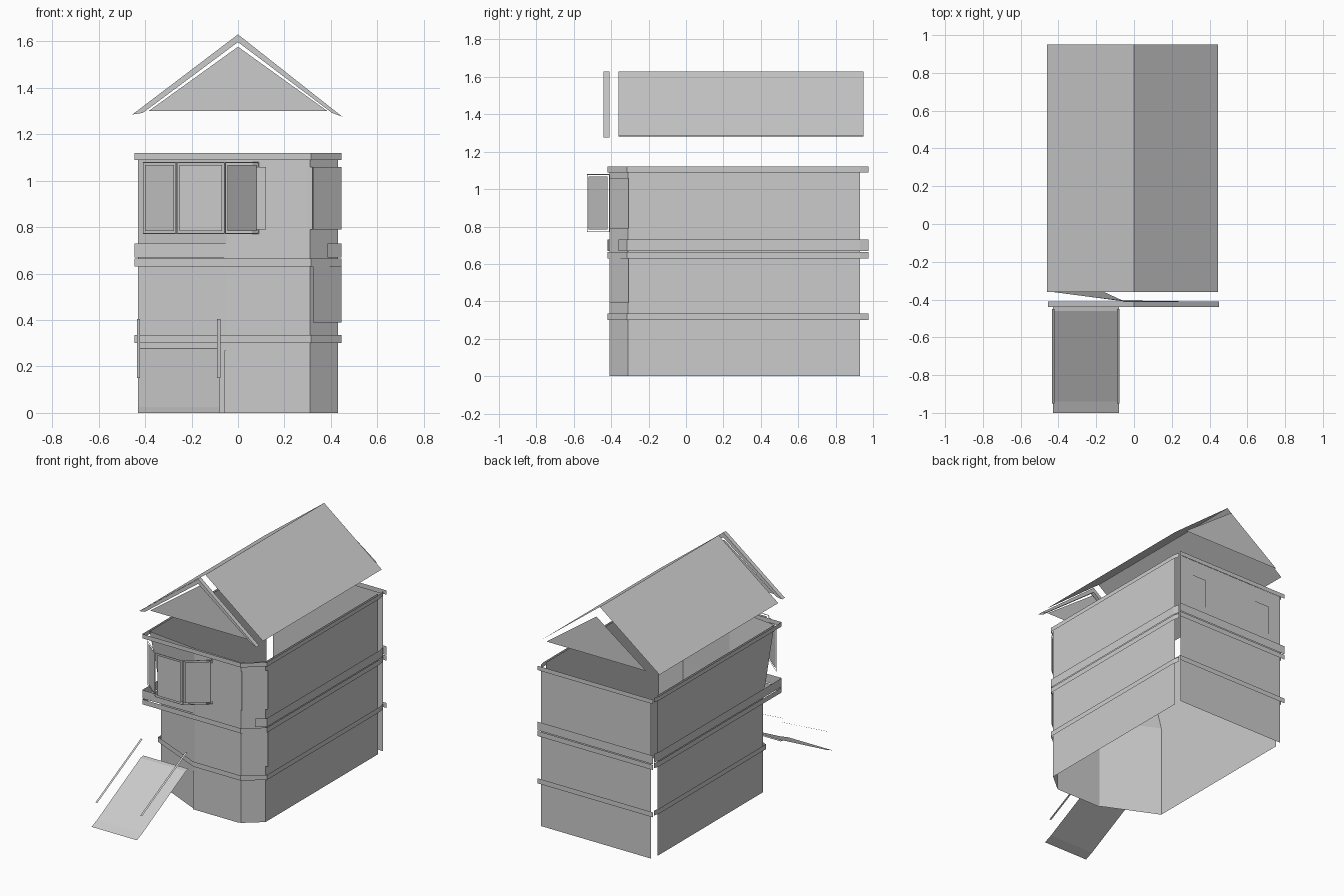
import bpy, bmesh
from mathutils import Vector

if "Cube" in bpy.data.objects:
    bpy.data.objects.remove(bpy.data.objects["Cube"])


def add(name, bm):
    me = bpy.data.meshes.new(name)
    bm.to_mesh(me)
    bm.free()
    ob = bpy.data.objects.new(name, me)
    bpy.context.collection.objects.link(ob)
    return ob


def loft(name, loops, closed=False):
    """Skin quads between successive rows of 3D points."""
    bm = bmesh.new()
    rows = [[bm.verts.new(p) for p in lp] for lp in loops]
    n = len(rows[0])
    for a, b in zip(rows, rows[1:]):
        for i in range(n if closed else n - 1):
            j = (i + 1) % n
            bm.faces.new((a[i], a[j], b[j], b[i]))
    return add(name, bm)


def ribbon(name, path, z0, z1):
    """Vertical strip standing on an xy path."""
    return loft(name, [[(x, y, z) for x, y in path] for z in (z0, z1)])


def poly(name, pts):
    bm = bmesh.new()
    bm.faces.new([bm.verts.new(p) for p in pts])
    return add(name, bm)


def window(name, a, b, z0, z1, gap=True):
    """Thin frame and a pane, with an open or filled strip between them."""
    bm = bmesh.new()
    f = bm.faces.new([bm.verts.new(p) for p in
                      ((*a, z0), (*b, z0), (*b, z1), (*a, z1))])
    bm.normal_update()
    bmesh.ops.inset_individual(bm, faces=[f], thickness=0.006)
    ring = bmesh.ops.inset_individual(bm, faces=[f], thickness=0.013)["faces"]
    if gap:
        bmesh.ops.delete(bm, geom=ring, context='FACES_ONLY')
    return add(name, bm)


# Walls: open shell, recessed left front corner that leans out on the top floor
low = [(0.43, 0.93), (0.43, -0.31), (0.31, -0.41), (-0.05, -0.41),
       (-0.43, -0.235), (-0.43, 0.93)]
top = low[:3] + [(-0.05, -0.405), (-0.43, -0.36), (-0.43, 0.93)]
loft("walls", [[(x, y, z) for x, y in p]
               for p, z in ((low, 0), (low, 0.65), (top, 1.12))])
ribbon("back_wall", [(0.43, 0.985), (-0.42, 0.985)], 0, 1.10)

# Trim bands around the floors
right = [(0.435, 0.975), (0.445, 0.93), (0.445, -0.315), (0.315, -0.42)]
square = [(-0.445, -0.42), (-0.445, 0.93), (-0.435, 0.975)]
slant = [(-0.05, -0.42), (-0.445, -0.245), (-0.445, 0.93), (-0.435, 0.975)]
for name, path, z0, z1 in (
        ("lower_trim", right + slant, 0.30, 0.335),
        ("middle_trim", right + square, 0.63, 0.665),
        ("top_trim", right + square, 1.09, 1.12),
        ("upper_band_right", right[:3] + [(0.385, -0.36)], 0.67, 0.73),
        ("upper_band_left", [(-0.05, -0.415)] + square, 0.67, 0.73)):
    ribbon(name, path, z0, z1)
for i, (z0, z1) in enumerate(((0.30, 0.335), (0.63, 0.665), (0.67, 0.73), (1.09, 1.12))):
    ribbon(f"back_trim_{i}", [(0.445, 1.0), (-0.445, 1.0)], z0, z1)

# Bay window on the top floor
bay = [(-0.41, -0.41), (-0.265, -0.53), (-0.055, -0.53), (0.09, -0.41)]
for i, (a, b) in enumerate(zip(bay, bay[1:])):
    window(f"bay_window_{i}", a, b, 0.77, 1.08)

# Corner windows, narrow front strips and back windows
for name, z0, z1 in (("corner_window_low", 0.39, 0.63), ("corner_window_high", 0.79, 1.06)):
    window(name, (0.322, -0.41), (0.445, -0.307), z0, z1, False)
ribbon("window_side_left", [(0.08, -0.415), (0.12, -0.415)], 0.79, 1.06)
ribbon("window_side_right", [(0.29, -0.415), (0.32, -0.415)], 0.79, 1.06)
for name, x0, x1 in (("back_window_a", 0.33, 0.22), ("back_window_b", -0.20, -0.32)):
    ribbon(name, [(x0, 0.992), (x1, 0.992)], 0.78, 0.985)

# Ground floor door
window("door", (-0.058, -0.416), (0.30, -0.416), 0.0, 0.268, False)

# Entrance ramp with two handrails
ramp = [(-1.0, 0.0), (-0.94, 0.025), (-0.46, 0.275), (-0.43, 0.28)]
loft("ramp", [[(-0.43, y, z), (-0.08, y, z)] for y, z in ramp])
for name, x in (("handrail_left", -0.435), ("handrail_right", -0.09)):
    loft(name, [[(x, y, z), (x + 0.014, y, z)] for y, z in ((-0.95, 0.15), (-0.45, 0.405))])

# Pitched roof sheet
loft("roof", [[(-0.46, y, 1.28), (0, y, 1.63), (0.445, y, 1.285)] for y in (-0.36, 0.95)])

# Gable boards along the front roof edge
boards = (((-0.455, 1.285), (-0.41, 1.292)),
          ((0, 1.63), (0, 1.597)),
          ((0.45, 1.275), (0.405, 1.292)))
loft("gable_boards", [[(o[0], -0.41, o[1]), (o[0], -0.44, o[1]),
                       (i[0], -0.44, i[1]), (i[0], -0.41, i[1])]
                      for o, i in boards], closed=True)

# Gable infill triangles
for name, y, base in (("front_gable", -0.42, 1.30), ("back_gable", 0.987, 1.30)):
    poly(name, [(-0.385, y, base), (0.385, y, base), (0, y, 1.577)])
